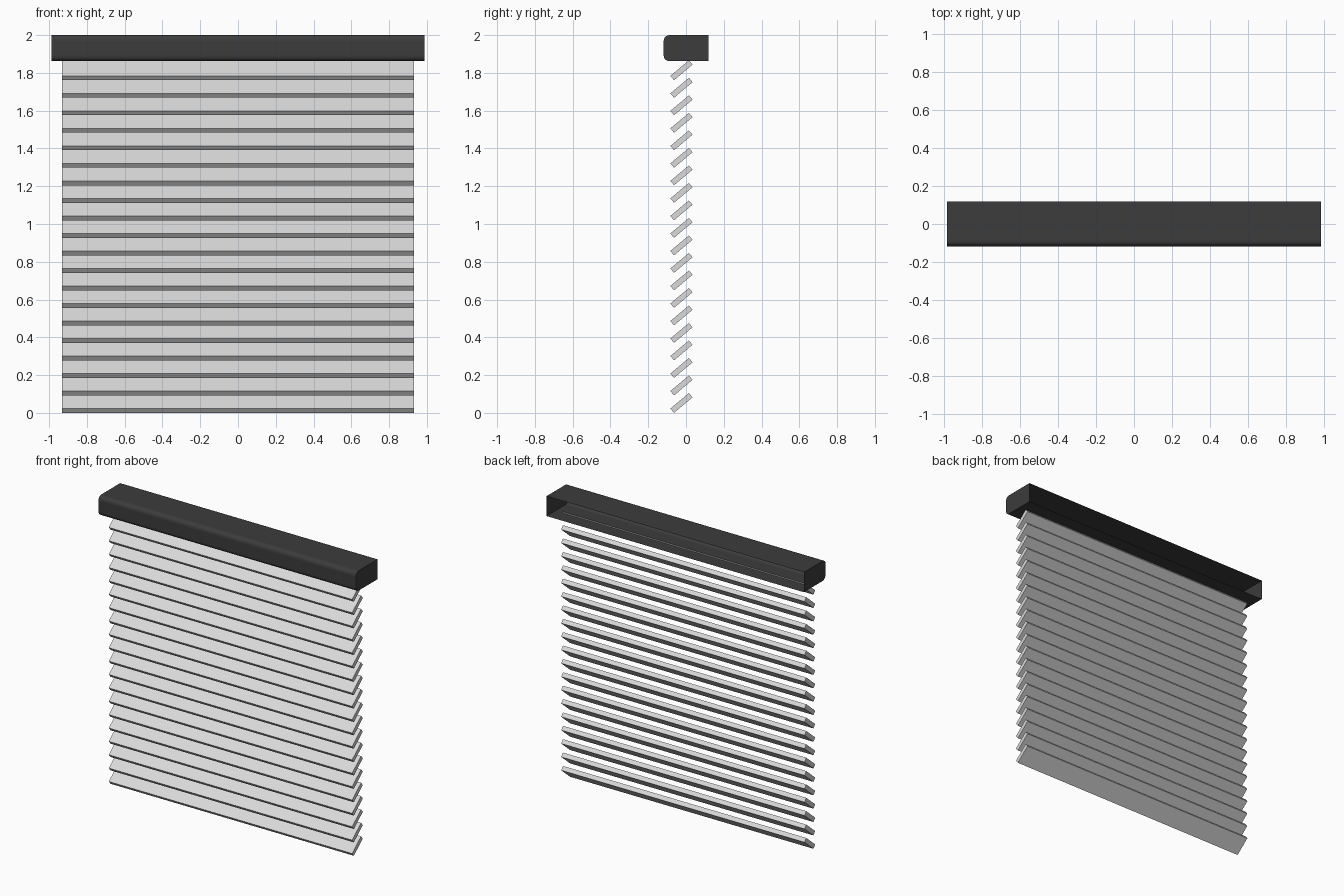
import bpy, bmesh, math

if "Cube" in bpy.data.objects:
    bpy.data.objects.remove(bpy.data.objects["Cube"])


def material(name, rgb):
    m = bpy.data.materials.new(name)
    m.diffuse_color = (*rgb, 1)
    m.use_nodes = True
    m.node_tree.nodes["Principled BSDF"].inputs["Base Color"].default_value = m.diffuse_color
    return m


dark = material("dark grey", (0.045, 0.045, 0.045))
pale = material("pale grey", (0.70, 0.70, 0.70))


def extrude_x(name, profile, half, mat, skip=()):
    """Sweep a closed (y, z) outline along x with end caps, leaving out skipped sides."""
    bm = bmesh.new()
    a = [bm.verts.new((-half, y, z)) for y, z in profile]
    b = [bm.verts.new((half, y, z)) for y, z in profile]
    n = len(profile)
    for i in range(n):
        if i not in skip:
            j = (i + 1) % n
            bm.faces.new((a[i], b[i], b[j], a[j]))
    bm.faces.new(a)
    bm.faces.new(b[::-1])
    bmesh.ops.recalc_face_normals(bm, faces=bm.faces)
    me = bpy.data.meshes.new(name)
    bm.to_mesh(me)
    bm.free()
    me.materials.append(mat)
    ob = bpy.data.objects.new(name, me)
    bpy.context.collection.objects.link(ob)
    return ob


# Head rail: thin box with rounded front edges and an open back
y0, y1, z0, z1, r = -0.118, 0.118, 1.862, 2.0, 0.03
outline = [(y1, z0), (y1, z1)]
for cz, start in ((z1 - r, 90), (z0 + r, 180)):
    for k in range(6):
        t = math.radians(start + 18 * k)
        outline.append((y0 + r + r * math.cos(t), cz + r * math.sin(t)))
rail = extrude_x("head_rail", outline, 0.987, dark, skip={0})

# Slats: tilted flat boards, evenly spaced
COUNT, PITCH, TILT = 20, 0.0927, math.radians(40)
LENGTH, THICK = 0.128, 0.030
c, s = math.cos(TILT), math.sin(TILT)
base = (LENGTH * s + THICK * c) / 2
for i in range(COUNT):
    zc = base + i * PITCH
    corners = [(-1, -1), (1, -1), (1, 1), (-1, 1)]
    prof = [(-0.024 + u * LENGTH / 2 * c - v * THICK / 2 * s,
             zc + u * LENGTH / 2 * s + v * THICK / 2 * c) for u, v in corners]
    extrude_x(f"slat_{i + 1:02d}", prof, 0.933, pale)
